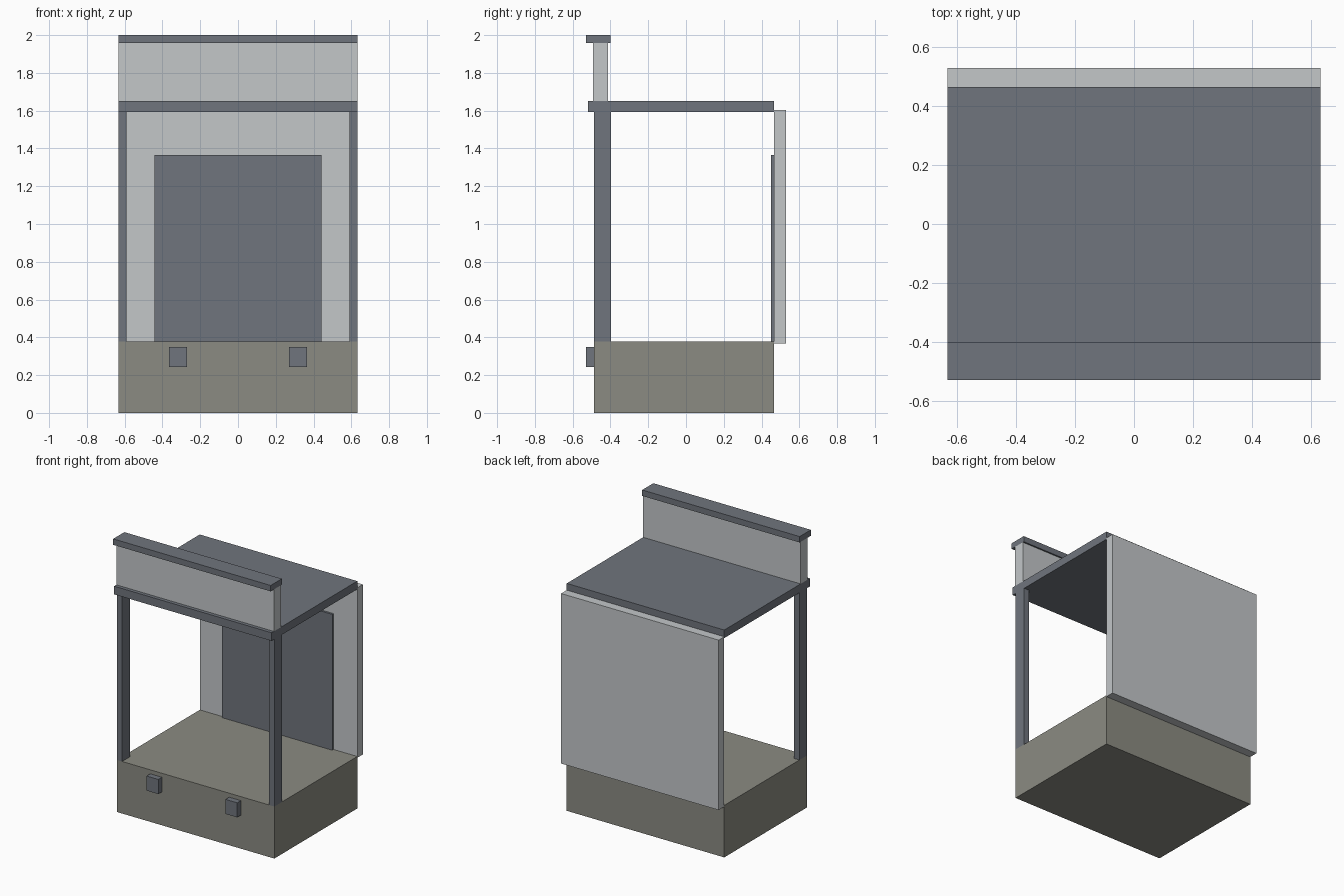
import bpy
import bmesh

cube = bpy.data.objects.get("Cube")
if cube:
    bpy.data.objects.remove(cube, do_unlink=True)


def make_material(name, rgb):
    mat = bpy.data.materials.new(name)
    mat.use_nodes = True
    color = (*rgb, 1.0)
    mat.diffuse_color = color
    mat.node_tree.nodes["Principled BSDF"].inputs["Base Color"].default_value = color
    return mat


slate = make_material("slate grey", (0.16, 0.177, 0.205))
pale = make_material("pale grey", (0.546, 0.571, 0.584))
stone = make_material("olive stone", (0.258, 0.258, 0.223))


def box(name, mat, x, y, z):
    """Box spanning the given (min, max) ranges."""
    bm = bmesh.new()
    bmesh.ops.create_cube(bm, size=1)
    for v in bm.verts:
        v.co = [r[0] if c < 0 else r[1] for c, r in zip(v.co, (x, y, z))]
    mesh = bpy.data.meshes.new(name)
    bm.to_mesh(mesh)
    bm.free()
    mesh.materials.append(mat)
    obj = bpy.data.objects.new(name, mesh)
    bpy.context.collection.objects.link(obj)
    return obj


HALF = 0.633
FULL = (-HALF, HALF)
FRONT, BACK = -0.487, 0.465
FLOOR = 0.378
ROOF = (1.593, 1.652)

# Base, rear wall with its dark panel, and roof
box("base", stone, FULL, (FRONT, BACK), (0, FLOOR))
box("back_wall", pale, FULL, (BACK, 0.529), (0.368, 1.603))
box("back_panel", slate, (-0.443, 0.443), (0.45, BACK), (FLOOR, 1.365))
box("roof", slate, FULL, (-0.518, BACK), ROOF)

# Fascia board above the roof, with its cap
box("fascia", pale, FULL, (-0.492, -0.412), (ROOF[1], 1.957))
box("fascia_cap", slate, FULL, (-0.529, -0.401), (1.957, 2.0))

# Front posts and the small blocks on the base, one per side
for side, s in (("right", -1), ("left", 1)):
    box(side + "_post", slate, sorted((s * 0.59, s * HALF)),
        (FRONT, -0.398), (FLOOR, ROOF[0]))
    box(side + "_front_block", slate, sorted((s * 0.27, s * 0.364)),
        (-0.529, FRONT), (0.243, 0.349))
